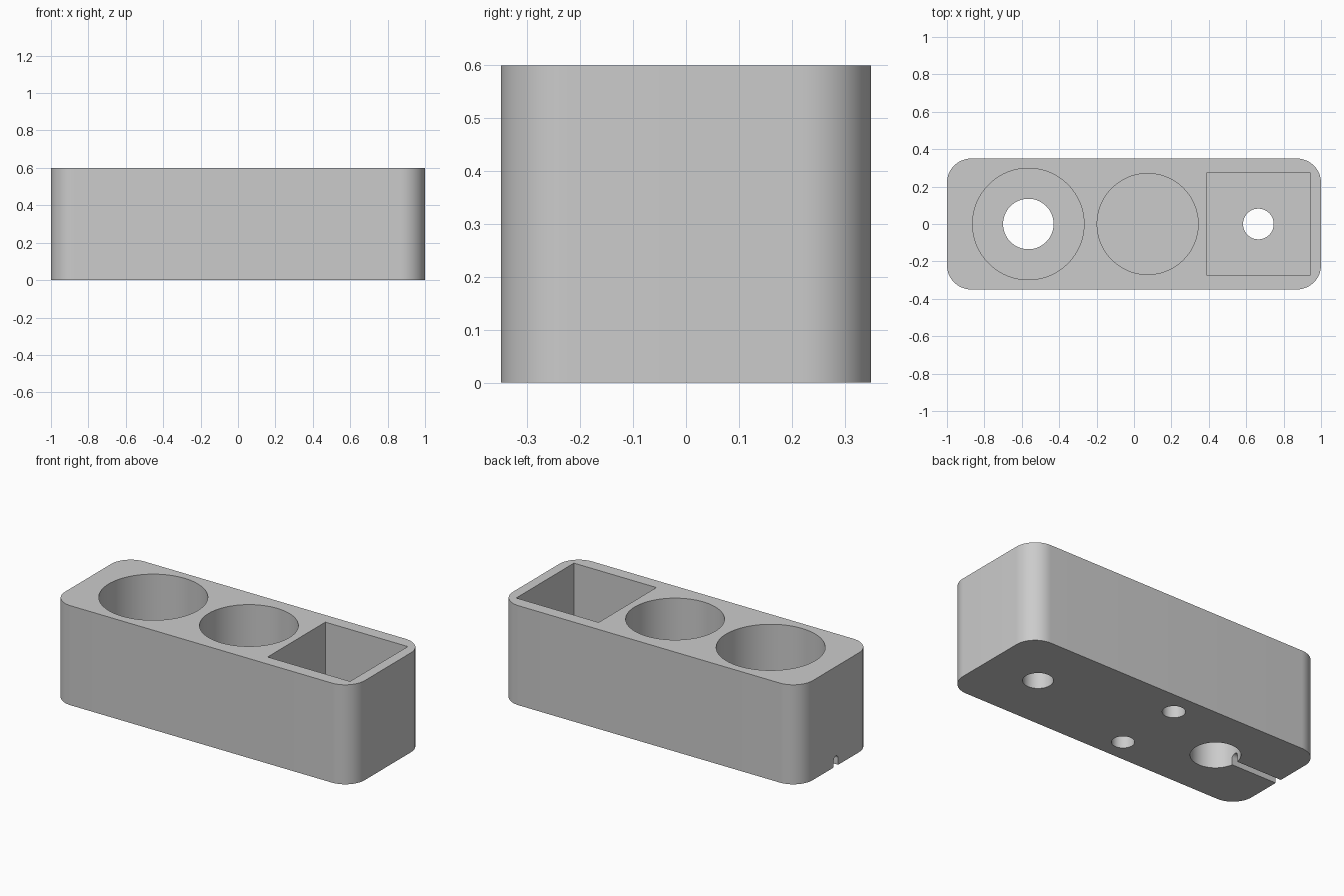
import bpy, bmesh, math
from mathutils import Matrix, Vector

if "Cube" in bpy.data.objects:
    bpy.data.objects.remove(bpy.data.objects["Cube"])

HEIGHT = 0.6
FLOOR = 0.2      # thickness left under the pockets


def finish(name, bm):
    mesh = bpy.data.meshes.new(name)
    bm.to_mesh(mesh)
    bm.free()
    obj = bpy.data.objects.new(name, mesh)
    bpy.context.collection.objects.link(obj)
    return obj


def box(name, lo, hi, corner=0.0):
    bm = bmesh.new()
    bmesh.ops.create_cube(bm, size=1)
    lo, hi = Vector(lo), Vector(hi)
    bmesh.ops.scale(bm, vec=hi - lo, verts=bm.verts)
    bmesh.ops.translate(bm, vec=(lo + hi) / 2, verts=bm.verts)
    if corner:
        upright = [e for e in bm.edges
                   if abs(e.verts[0].co.z - e.verts[1].co.z) > 0.01]
        bmesh.ops.bevel(bm, geom=upright, offset=corner, segments=16,
                        profile=0.5, affect='EDGES')
    return finish(name, bm)


def cylinder(name, centre, radius, length, sides=96, matrix=Matrix()):
    bm = bmesh.new()
    bmesh.ops.create_cone(bm, cap_ends=True, segments=sides, radius1=radius,
                          radius2=radius, depth=length,
                          matrix=Matrix.Translation(centre) @ matrix)
    return finish(name, bm)


def bore(name, x, y, radius, z0, z1):
    return cylinder(name, (x, y, (z0 + z1) / 2), radius, z1 - z0)


# Rounded block
body = box("holder_body", (-1, -0.35, 0), (1, 0.35, HEIGHT), 0.13)

# Pockets from above, through holes, blind holes below, cable channel
top = HEIGHT + 0.1
cutters = [
    bore("large_round_pocket", -0.565, 0, 0.298, FLOOR, top),
    bore("small_round_pocket", 0.073, 0, 0.27, FLOOR, top),
    box("square_pocket", (0.39, -0.275, FLOOR), (0.94, 0.275, top)),
    bore("large_through_hole", -0.565, 0, 0.135, -0.1, FLOOR + 0.1),
    bore("small_through_hole", 0.665, 0, 0.082, -0.1, FLOOR + 0.1),
    bore("blind_hole_back", -0.1, 0.21, 0.062, -0.1, 0.1),
    bore("blind_hole_front", -0.1, -0.21, 0.062, -0.1, 0.1),
    box("cable_channel", (-1.1, -0.021, -0.1), (-0.565, 0.021, 0.04)),
    cylinder("cable_channel_round", (-0.8325, 0, 0.04), 0.0215, 0.535, 24,
             Matrix.Rotation(math.pi / 2, 4, 'Y')),
]
bpy.context.view_layer.objects.active = body
body.select_set(True)
for cutter in cutters:
    mod = body.modifiers.new(cutter.name, 'BOOLEAN')
    mod.operation = 'DIFFERENCE'
    mod.solver = 'EXACT'
    mod.object = cutter
    bpy.ops.object.modifier_apply(modifier=mod.name)
    bpy.data.objects.remove(cutter, do_unlink=True)

# Plain grey finish
grey = bpy.data.materials.new("light_grey")
grey.diffuse_color = (0.6, 0.6, 0.6, 1)
grey.use_nodes = True
grey.node_tree.nodes["Principled BSDF"].inputs["Base Color"].default_value = grey.diffuse_color
body.data.materials.clear()
body.data.materials.append(grey)
bpy.ops.object.shade_smooth_by_angle(angle=math.radians(30))
